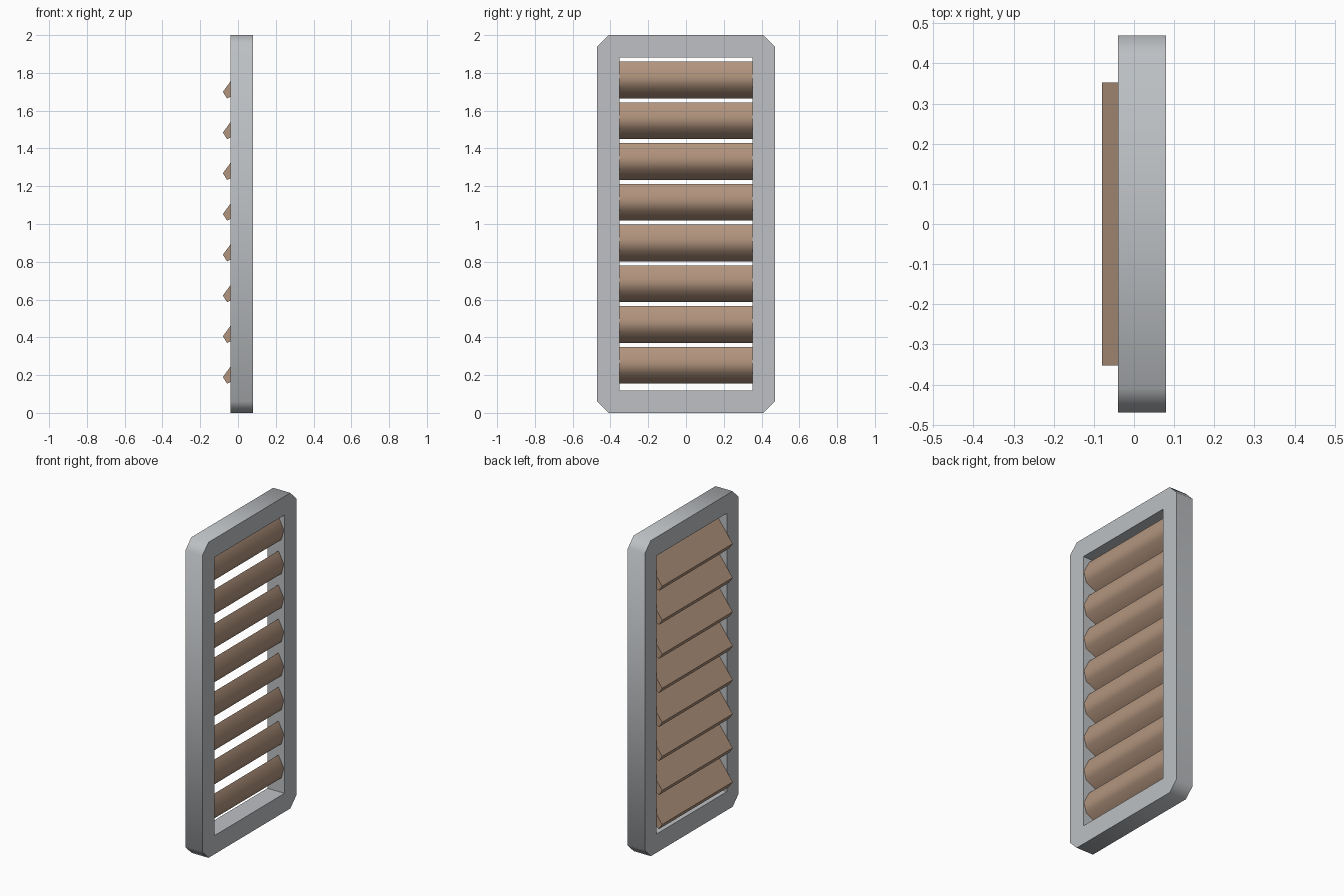
import bpy
import bmesh
from mathutils import Vector

if "Cube" in bpy.data.objects:
    bpy.data.objects.remove(bpy.data.objects["Cube"], do_unlink=True)


def material(name, color):
    mat = bpy.data.materials.new(name)
    mat.use_nodes = True
    mat.diffuse_color = color
    mat.node_tree.nodes["Principled BSDF"].inputs["Base Color"].default_value = color
    return mat


def finish(bm, name, mat, degrees):
    """Turn a bmesh into an object, smooth below the given angle."""
    bmesh.ops.recalc_face_normals(bm, faces=bm.faces)
    mesh = bpy.data.meshes.new(name)
    bm.to_mesh(mesh)
    bm.free()
    obj = bpy.data.objects.new(name, mesh)
    bpy.context.collection.objects.link(obj)
    mesh.materials.append(mat)
    bpy.ops.object.select_all(action="DESELECT")
    obj.select_set(True)
    bpy.context.view_layer.objects.active = obj
    bpy.ops.object.shade_smooth_by_angle(angle=degrees * 3.14159 / 180)
    return obj


grey = material("frame_grey", (0.51, 0.53, 0.55, 1))
brown = material("slat_brown", (0.45, 0.30, 0.21, 1))

# Frame: chamfered outer outline around a rectangular opening
HALF_W, HEIGHT, BAR, CHAMFER = 0.47, 2.0, 0.118, 0.06
FRAME_BACK, FRAME_FRONT = -0.04, 0.08
half_h = HEIGHT / 2
outer, inner = [], []
for sy, sz in ((1, 1), (-1, 1), (-1, -1), (1, -1)):
    cut = [(sy * HALF_W, sz * (half_h - CHAMFER)),
           (sy * (HALF_W - CHAMFER), sz * half_h)]
    outer += cut if sy * sz > 0 else cut[::-1]
    inner += [(sy * (HALF_W - BAR), sz * (half_h - BAR))] * 2

bm = bmesh.new()
rings = []
for outline, x in ((outer, FRAME_BACK), (outer, FRAME_FRONT),
                   (inner, FRAME_FRONT), (inner, FRAME_BACK)):
    if outline is outer:
        ring = [bm.verts.new((x, y, z + half_h)) for y, z in outline]
    else:
        corners = [bm.verts.new((x, y, z + half_h)) for y, z in outline[::2]]
        ring = [v for v in corners for _ in range(2)]
    rings.append(ring)
for a, b in zip(rings, rings[1:] + rings[:1]):
    for i in range(8):
        j = (i + 1) % 8
        loop = list(dict.fromkeys((a[i], a[j], b[j], b[i])))
        if len(loop) > 2:
            bm.faces.new(loop)
finish(bm, "frame", grey, 50)

# Slats: one tilted section (x, z), repeated up the opening
SECTION = [(-0.08, 0.19), (-0.058, 0.155), (0.058, 0.21),
           (0.075, 0.275), (0.037, 0.35)]
PITCH, SLAT_HALF = 0.2157, 0.353
for n in range(8):
    bm = bmesh.new()
    cap = bm.faces.new([bm.verts.new((x, -SLAT_HALF, z + n * PITCH))
                        for x, z in SECTION])
    grown = bmesh.ops.extrude_face_region(bm, geom=[cap], use_keep_orig=True)
    moved = [e for e in grown["geom"] if isinstance(e, bmesh.types.BMVert)]
    bmesh.ops.translate(bm, verts=moved, vec=Vector((0, 2 * SLAT_HALF, 0)))
    finish(bm, f"slat_{n + 1}", brown, 62)
